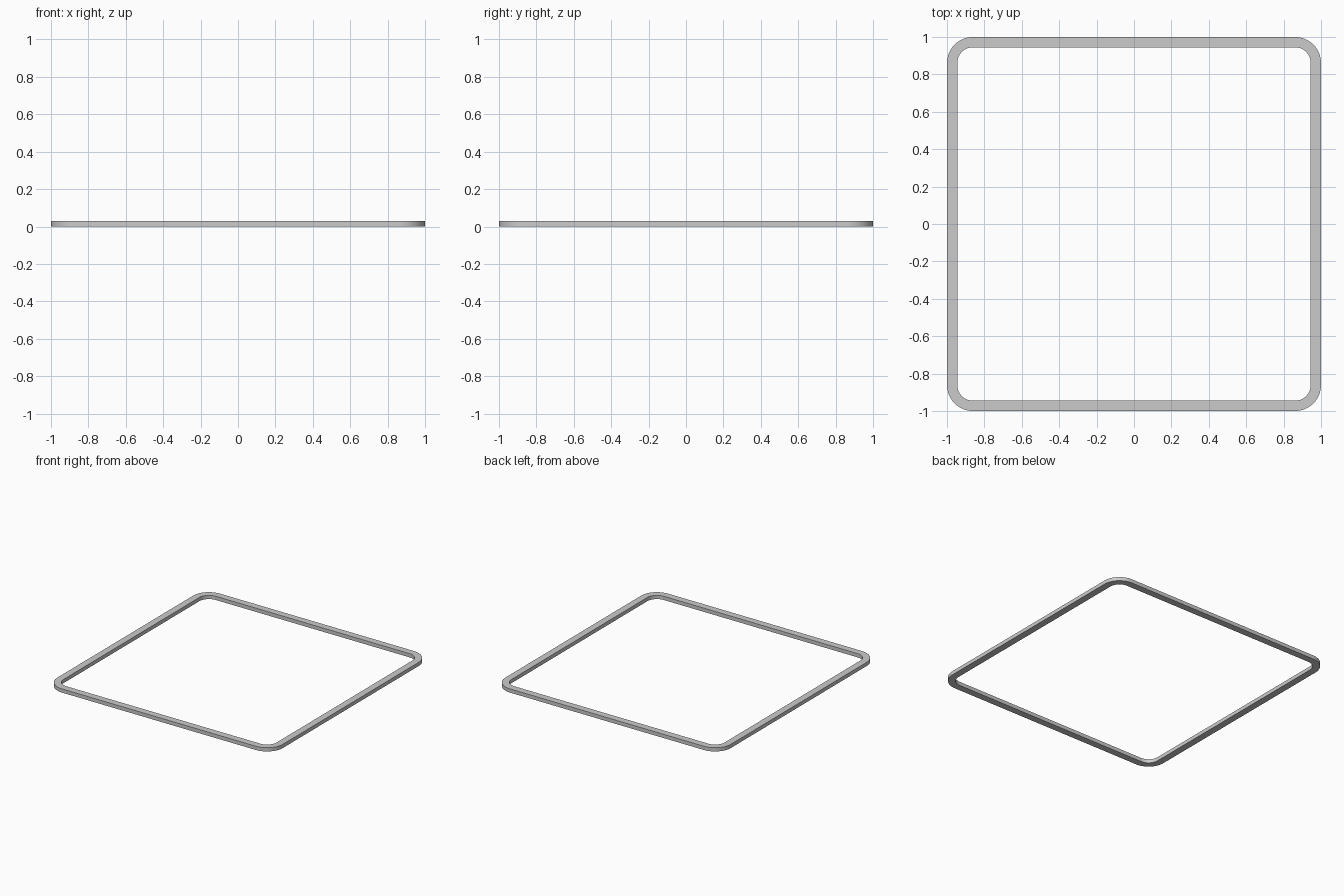
import bpy, bmesh, math

if "Cube" in bpy.data.objects:
    bpy.data.objects.remove(bpy.data.objects["Cube"])

OUTER, WIDTH, RADIUS, HEIGHT, STEPS = 1.0, 0.055, 0.14, 0.03, 16


def rounded_square(half, radius):
    """Counter-clockwise outline of a square with rounded corners."""
    points = []
    c = half - radius
    for i, (sx, sy) in enumerate([(1, 1), (-1, 1), (-1, -1), (1, -1)]):
        for s in range(STEPS + 1):
            a = math.pi / 2 * (i + s / STEPS)
            points.append((sx * c + radius * math.cos(a), sy * c + radius * math.sin(a)))
    return points


# Rectangular section swept around the rounded square
outer = rounded_square(OUTER, RADIUS)
inner = rounded_square(OUTER - WIDTH, RADIUS - WIDTH)
bm = bmesh.new()
rings = [[bm.verts.new((x, y, z)) for x, y in outline]
         for outline, z in [(outer, 0), (outer, HEIGHT), (inner, HEIGHT), (inner, 0)]]
n = len(outer)
for k in range(4):
    a, b = rings[k], rings[(k + 1) % 4]
    for i in range(n):
        j = (i + 1) % n
        bm.faces.new((a[i], a[j], b[j], b[i]))
bmesh.ops.recalc_face_normals(bm, faces=bm.faces)

mesh = bpy.data.meshes.new("square_frame")
bm.to_mesh(mesh)
bm.free()
frame = bpy.data.objects.new("square_frame", mesh)
bpy.context.collection.objects.link(frame)

# Smooth corners, crisp edges
bpy.context.view_layer.objects.active = frame
frame.select_set(True)
bpy.ops.object.shade_smooth_by_angle(angle=math.radians(30))
